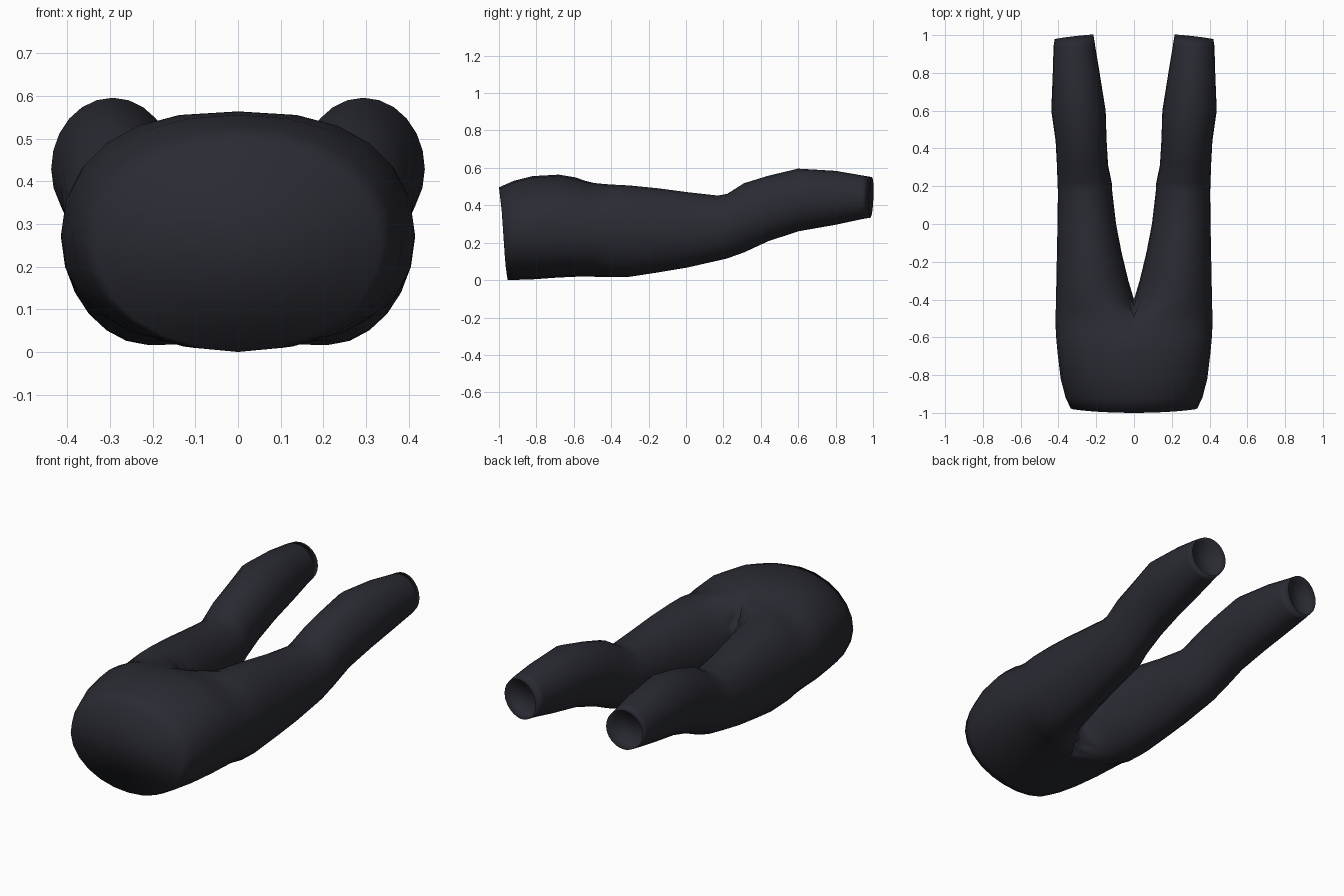
import bpy, bmesh, math

if "Cube" in bpy.data.objects:
    bpy.data.objects.remove(bpy.data.objects["Cube"])

N = 24  # points round each half section

# y, inner x, outer x, bottom z, top z, parting (0 = joined hips, 1 = separate legs)
SECTIONS = [
    (-1.00, 0, 0.335, 0.004, 0.500, 0),
    (-0.92, 0, 0.362, 0.005, 0.535, 0),
    (-0.82, 0, 0.388, 0.008, 0.560, 0),
    (-0.68, 0, 0.405, 0.018, 0.568, 0),
    (-0.59, 0, 0.413, 0.022, 0.553, 0),
    (-0.54, 0, 0.415, 0.022, 0.535, 0.22),
    (-0.49, 0, 0.415, 0.022, 0.523, 0.5),
    (-0.44, 0, 0.414, 0.021, 0.518, 0.8),
    (-0.40, 0, 0.413, 0.020, 0.515, 1),
    (-0.30, 0.030, 0.411, 0.022, 0.510, 1),
    (-0.15, 0.066, 0.408, 0.045, 0.495, 1),
    (0.00, 0.095, 0.405, 0.070, 0.475, 1),
    (0.17, 0.115, 0.403, 0.108, 0.456, 1),
    (0.22, 0.118, 0.405, 0.120, 0.465, 1),
    (0.31, 0.137, 0.408, 0.152, 0.522, 1),
    (0.44, 0.145, 0.415, 0.212, 0.562, 1),
    (0.60, 0.150, 0.438, 0.265, 0.600, 1),
    (0.80, 0.182, 0.430, 0.300, 0.588, 1),
    (0.94, 0.205, 0.426, 0.330, 0.564, 1),
    (0.99, 0.215, 0.420, 0.338, 0.555, 1),
]


def section(bm, y, xi, xo, zb, zt, part, index):
    """One closed loop: outer side bottom to top, inner side top to bottom."""
    cx = (xi + xo) / 2 * part
    hip = max(0, min(1, (y + 1.0) / 0.3)) * (1 - part)   # 0 waist, 1 hips, 0 legs
    ring = []
    for i in range(N):
        a = 2 * math.pi * i / N
        s, c = round(math.sin(a), 6), round(math.cos(a), 6)
        if s >= 0:               # hips are squarer than waist and legs
            px = 1 - (0.30 if c > 0 else 0.20) * hip
            if c > 0:
                px += 0.12 * part
            x = cx + (xo - cx) * s ** px
        else:                    # the cleft deepens as the legs part
            k = part ** 1.8 if c > 0 else part
            x = cx - (cx - xi) * (min(1, -s / k) if k else 1)
        pz = 1 - 0.10 * hip
        z = (zb + zt) / 2 - (zt - zb) / 2 * math.copysign(abs(c) ** pz, c)
        yy = y
        if index == 0:           # tilted waist
            d = (1 + c) / 2
            yy += 0.022 * d + 0.025 * d ** 5 + 0.012 * (x / xo) ** 2
        if index == len(SECTIONS) - 1:   # slanted cuff
            yy -= 0.012 * s + 0.004 * c
        ring.append(bm.verts.new((x if x > 1e-5 else 0.0, yy, z)))
    return ring


def bridge(bm, a, b):
    for i in range(N):
        j = (i + 1) % N
        quad = (a[i], a[j], b[j], b[i])
        if any(v.co.x > 1e-5 for v in quad):   # no wall inside the hips
            bm.faces.new(quad)


bm = bmesh.new()
rings = [section(bm, *row, k) for k, row in enumerate(SECTIONS)]
for a, b in zip(rings, rings[1:]):
    bridge(bm, a, b)

# cuff turned in and closed a little way inside
end = rings[-1]
cx = sum(v.co.x for v in end) / N
cz = sum(v.co.z for v in end) / N
inner = [bm.verts.new((cx + (v.co.x - cx) * 0.95, v.co.y - 0.05,
                       cz + (v.co.z - cz) * 0.95)) for v in end]
bridge(bm, end, inner)
bm.faces.new(inner)

# drop unused points inside the hips, then mirror across x = 0
bmesh.ops.delete(bm, geom=[v for v in bm.verts if not v.link_faces], context='VERTS')
geom = bm.verts[:] + bm.edges[:] + bm.faces[:]
bmesh.ops.mirror(bm, geom=geom, axis='X', merge_dist=0.0005)
bmesh.ops.remove_doubles(bm, verts=bm.verts[:], dist=0.0005)

# waist closed by one smooth face
rim = [e for e in bm.edges if e.is_boundary and all(v.co.y < -0.93 for v in e.verts)]
bmesh.ops.contextual_create(bm, geom=rim)

bmesh.ops.recalc_face_normals(bm, faces=bm.faces[:])
zmin = min(v.co.z for v in bm.verts)
for v in bm.verts:
    v.co.z -= zmin
for f in bm.faces:
    f.smooth = True

mesh = bpy.data.meshes.new("trousers")
bm.to_mesh(mesh)
bm.free()

cloth = bpy.data.materials.new("dark cloth")
cloth.diffuse_color = (0.023, 0.024, 0.033, 1.0)
cloth.use_nodes = True
cloth.node_tree.nodes["Principled BSDF"].inputs["Base Color"].default_value = cloth.diffuse_color
mesh.materials.append(cloth)
trousers = bpy.data.objects.new("trousers", mesh)
bpy.context.collection.objects.link(trousers)
